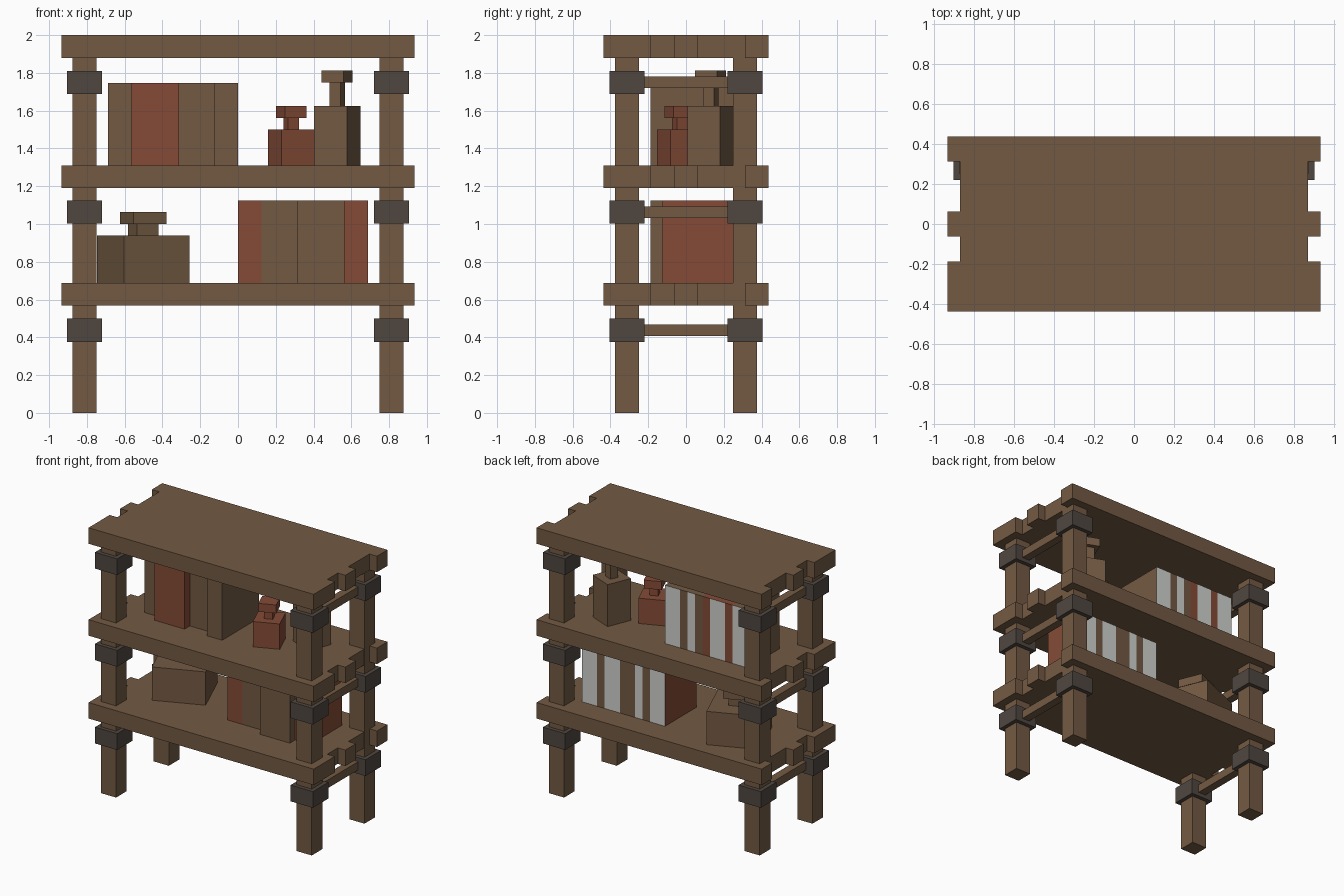
import bpy, bmesh, math
from mathutils import Matrix, Vector

cube = bpy.data.objects.get("Cube")
if cube:
    bpy.data.objects.remove(cube, do_unlink=True)


def material(name, rgb):
    lin = [((c / 255 + 0.055) / 1.055) ** 2.4 for c in rgb] + [1.0]
    m = bpy.data.materials.new(name)
    m.diffuse_color = lin
    m.use_nodes = True
    bsdf = next(n for n in m.node_tree.nodes if n.type == 'BSDF_PRINCIPLED')
    bsdf.inputs["Base Color"].default_value = lin
    bsdf.inputs["Roughness"].default_value = 0.9
    return m


WOOD = material("brown wood", (115, 90, 67))
RED = material("brick red", (133, 75, 55))
IRON = material("dark iron", (80, 71, 64))
PAPER = material("pale paper", (208, 210, 206))


def finish(name, bm, *mats):
    bmesh.ops.recalc_face_normals(bm, faces=bm.faces)
    me = bpy.data.meshes.new(name)
    bm.to_mesh(me)
    bm.free()
    for m in mats:
        me.materials.append(m)
    ob = bpy.data.objects.new(name, me)
    bpy.context.collection.objects.link(ob)
    return ob


def add_box(bm, lo, hi):
    lo, hi = Vector(lo), Vector(hi)
    mat = Matrix.Translation((lo + hi) / 2) @ Matrix.Diagonal((*(hi - lo), 1))
    bmesh.ops.create_cube(bm, size=1, matrix=mat)


def box(name, lo, hi, mat):
    bm = bmesh.new()
    add_box(bm, lo, hi)
    return finish(name, bm, mat)


# Shelves: one notched outline, extruded
def shelf(name, z):
    steps = [(-0.4375, 0.935), (-0.1875, 0.935), (-0.1875, 0.8725), (-0.0625, 0.8725),
             (-0.0625, 0.935), (0.0625, 0.935), (0.0625, 0.8725), (0.3125, 0.8725),
             (0.3125, 0.935), (0.4375, 0.935)]
    outline = [(x, y) for y, x in steps] + [(-x, y) for y, x in reversed(steps)]
    bm = bmesh.new()
    face = bm.faces.new([bm.verts.new((x, y, z)) for x, y in outline])
    ext = bmesh.ops.extrude_face_region(bm, geom=[face])
    top = [v for v in ext["geom"] if isinstance(v, bmesh.types.BMVert)]
    bmesh.ops.translate(bm, verts=top, vec=(0, 0, 0.12))
    finish(name, bm, WOOD)


for name, z in (("lower_shelf", 0.568), ("middle_shelf", 1.19), ("top_shelf", 1.88)):
    shelf(name, z)

# Legs, iron clamps and side rails
LEG_X, LEG_Y = 0.8125, 0.3125
CLAMPS = (0.4375, 1.0625, 1.75)
for sx, side in ((1, "left"), (-1, "right")):
    x = sx * LEG_X
    for sy, end in ((-1, "front"), (1, "back")):
        y = sy * LEG_Y
        box(f"{end}_{side}_leg", (x - 0.0625, y - 0.0625, 0), (x + 0.0625, y + 0.0625, 1.88), WOOD)
        for i, z in enumerate(CLAMPS):
            box(f"{end}_{side}_clamp_{i + 1}", (x - 0.092, y - 0.092, z - 0.061),
                (x + 0.092, y + 0.092, z + 0.061), IRON)
    for i, z in enumerate(CLAMPS):
        box(f"{side}_rail_{i + 1}", (x - 0.031, -0.23, z - 0.031), (x + 0.031, 0.23, z + 0.031), WOOD)


# Books: the pages show as a cut strip on the back
def book(name, x0, x1, front, z, mat, p0, p1):
    bm = bmesh.new()
    add_box(bm, (x0, front, z), (x1, 0.25, z + 0.4375))
    for px in (p0, p1):
        if x0 < px < x1:
            bmesh.ops.bisect_plane(bm, geom=bm.verts[:] + bm.edges[:] + bm.faces[:],
                                   plane_co=(px, 0, 0), plane_no=(1, 0, 0))
    bm.normal_update()
    for f in bm.faces:
        if f.normal.y > 0.9 and p0 < f.calc_center_median().x < p1:
            f.material_index = 1
    finish(name, bm, mat, PAPER)


# widths run outward from the middle of the shelf: (near, far, front, material, page near, page far)
LOW, MID = 0.688, 1.31
lower_books = [(0, 0.125, -0.125, RED, 0, 0.125),
               (0.125, 0.3125, -0.125, WOOD, 0.1875, 0.25),
               (0.3125, 0.5625, -0.1875, WOOD, 0.375, 0.5),
               (0.5625, 0.6875, -0.125, RED, 0.5625, 0.6875)]
upper_books = [(0, 0.125, -0.1875, WOOD, 0, 0.125),
               (0.125, 0.3125, -0.125, WOOD, 0.1875, 0.25),
               (0.3125, 0.5625, -0.1875, RED, 0.375, 0.5),
               (0.5625, 0.6875, -0.125, WOOD, 0.5625, 0.6875)]
for i, (a, b, front, mat, p, q) in enumerate(lower_books):
    book(f"lower_book_{i + 1}", a, b, front, LOW, mat, p, q)
for i, (a, b, front, mat, p, q) in enumerate(upper_books):
    book(f"upper_book_{i + 1}", -b, -a, front, MID, mat, -q, -p)


# Jars: stacked square body, neck and cap, turned on the shelf
def jar(name, x, y, z, degrees, mat, tiers):
    for part, width, height in tiers:
        h = width / 2
        ob = box(f"{name}_{part}", (-h, -h, 0), (h, h, height), mat)
        ob.location = (x, y, z)
        ob.rotation_euler.z = math.radians(degrees)
        z += height


jar("small_jar", 0.282, -0.032, MID, 22.5, RED,
    (("body", 0.1875, 0.19), ("neck", 0.0625, 0.0625), ("cap", 0.125, 0.0625)))
jar("tall_jar", 0.525, 0.13, MID, -22.5, WOOD,
    (("body", 0.1875, 0.315), ("neck", 0.0625, 0.125), ("cap", 0.125, 0.0625)))
jar("wide_jar", -0.502, 0.085, LOW, 22.5, WOOD,
    (("body", 0.375, 0.25), ("neck", 0.125, 0.0625), ("cap", 0.1875, 0.0625)))
